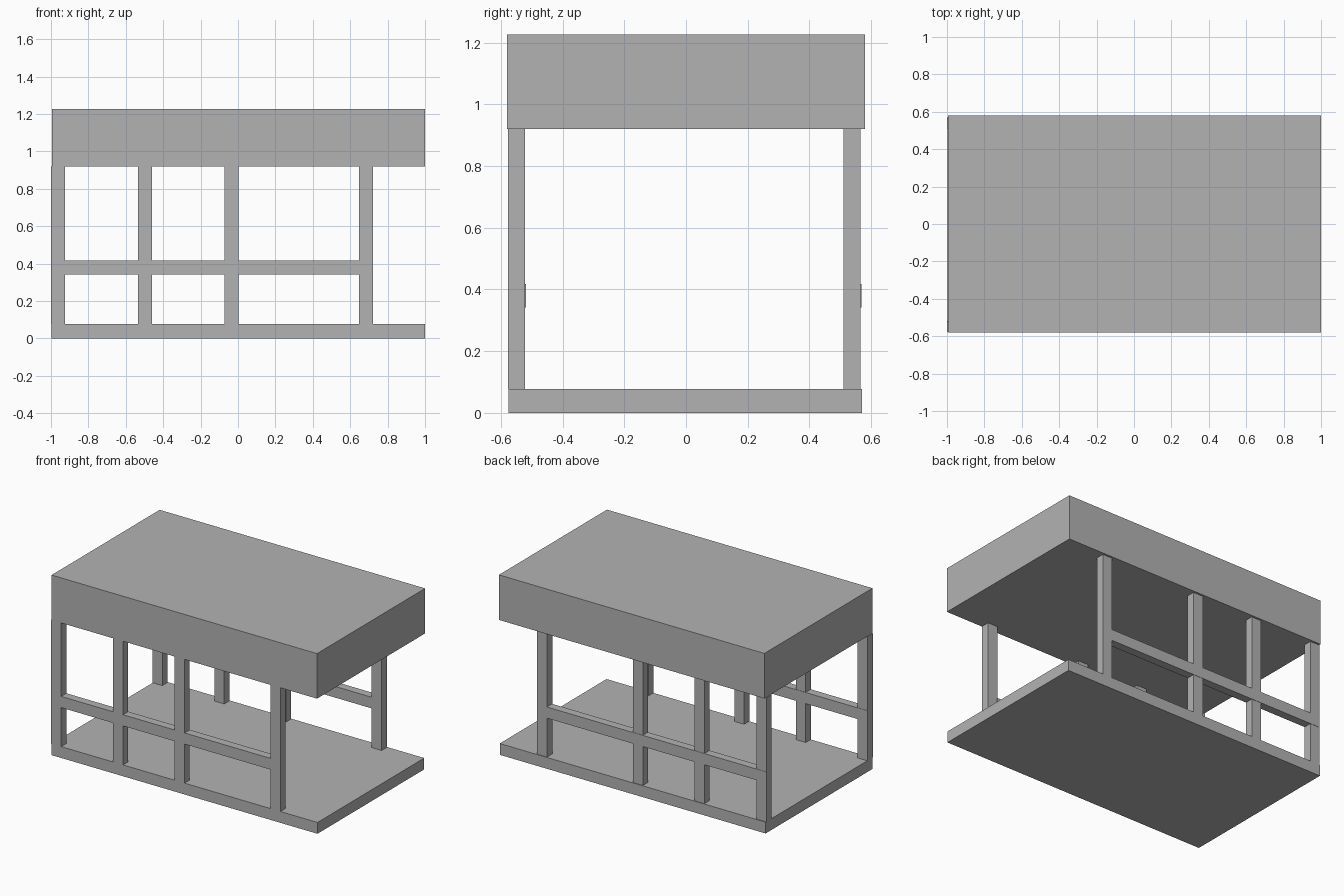
import bpy

if "Cube" in bpy.data.objects:
    bpy.data.objects.remove(bpy.data.objects["Cube"], do_unlink=True)

GREY = (0.45, 0.45, 0.45, 1.0)
grey = bpy.data.materials.new("plain grey")
grey.use_nodes = True
grey.diffuse_color = GREY
grey.node_tree.nodes["Principled BSDF"].inputs["Base Color"].default_value = GREY


def box(name, x, y, z):
    """Add a box spanning the given (low, high) ranges."""
    spans = (x, y, z)
    bpy.ops.mesh.primitive_cube_add(size=1, location=[(a + b) / 2 for a, b in spans])
    obj = bpy.context.object
    obj.name = name
    obj.scale = [b - a for a, b in spans]
    bpy.ops.object.transform_apply(location=False, rotation=False, scale=True)
    obj.data.materials.append(grey)
    return obj


# Floor slab and deep flat roof
FLOOR_TOP, ROOF_BOTTOM = 0.077, 0.92
box("floor_slab", (-0.998, 1.0), (-0.575, 0.571), (0, FLOOR_TOP))
box("roof_block", (-0.995, 1.0), (-0.58, 0.58), (ROOF_BOTTOM, 1.226))

# Two matching side frames: four posts and one rail each
POST_STARTS = {"end": -1.0, "second": -0.535, "third": -0.072, "last": 0.648}
POST_WIDTH = 0.074
for side, y_low, y_high in (("front", -0.577, -0.521), ("back", 0.51, 0.566)):
    for label, x in POST_STARTS.items():
        box(f"{side}_{label}_post", (x, x + POST_WIDTH), (y_low, y_high),
            (FLOOR_TOP, ROOF_BOTTOM))
    box(f"{side}_rail", (-0.999, 0.65), (y_low + 0.002, y_high + 0.002), (0.342, 0.418))
